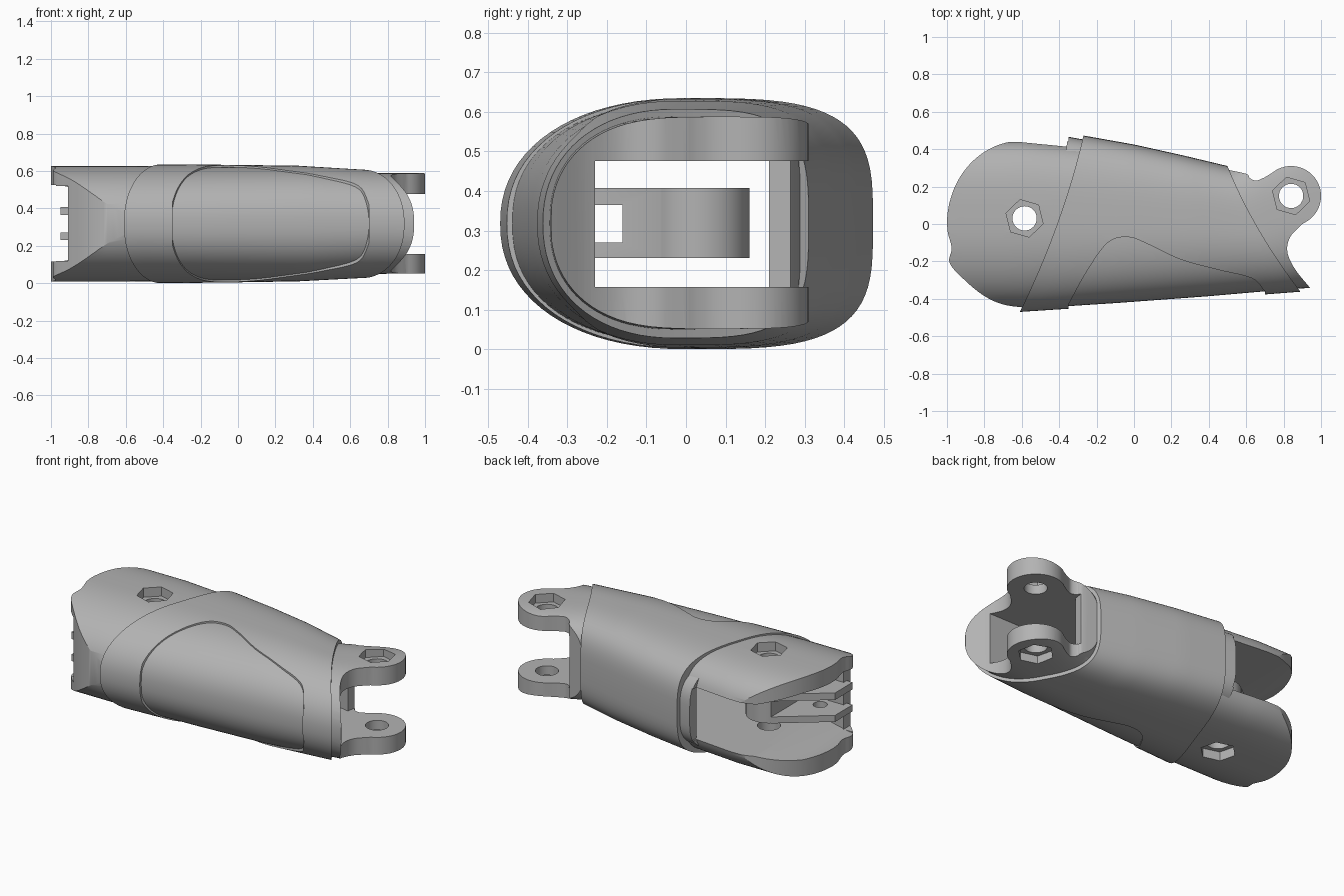
import bpy, bmesh, math
from mathutils import Matrix, Vector

if "Cube" in bpy.data.objects:
    bpy.data.objects.remove(bpy.data.objects["Cube"])

grey = bpy.data.materials.new("plain grey")
grey.use_nodes = True
GREY = (0.45, 0.45, 0.45, 1)
grey.diffuse_color = GREY
grey.node_tree.nodes["Principled BSDF"].inputs["Base Color"].default_value = GREY

PIN, TIP = (-0.585, 0.03), (0.84, 0.15)
RING = 80


def finish(name, bm):
    bmesh.ops.recalc_face_normals(bm, faces=bm.faces)
    me = bpy.data.meshes.new(name)
    bm.to_mesh(me)
    bm.free()
    me.materials.append(grey)
    ob = bpy.data.objects.new(name, me)
    bpy.context.scene.collection.objects.link(ob)
    return ob


def prism(name, pts, z0, z1):
    """Extrude a plan outline between two heights."""
    bm = bmesh.new()
    face = bm.faces.new([bm.verts.new((x, y, z0)) for x, y in pts])
    ext = bmesh.ops.extrude_face_region(bm, geom=[face])["geom"]
    bmesh.ops.translate(bm, vec=(0, 0, z1 - z0),
                        verts=[g for g in ext if isinstance(g, bmesh.types.BMVert)])
    return finish(name, bm)


def box(name, x0, x1, y0, y1, z0, z1):
    return prism(name, [(x0, y0), (x1, y0), (x1, y1), (x0, y1)], z0, z1)


def arc(centre, rx, ry, a0, a1, n):
    angles = [math.radians(a0 + (a1 - a0) * i / n) for i in range(n + 1)]
    return [(centre[0] + rx * math.cos(a), centre[1] + ry * math.sin(a)) for a in angles]


def disc(name, centre, r, n, z0, z1, turn=0):
    return prism(name, arc(centre, r, r, turn, turn + 360, n)[:-1], z0, z1)


def spline(pts, n=6):
    """Catmull-Rom curve through points."""
    p = [Vector(q) for q in pts]
    p = [2 * p[0] - p[1]] + p + [2 * p[-1] - p[-2]]
    out = []
    for a, b, c, d in zip(p, p[1:], p[2:], p[3:]):
        for i in range(n):
            t = i / n
            out.append((2 * b + (c - a) * t + (2 * a - 5 * b + 4 * c - d) * t * t
                        + (3 * b - a - 3 * c + d) * t ** 3) / 2)
    return [tuple(v) for v in out + [p[-2]]]


def tube(name, stations, front=2.2, n=6):
    """Loft slanted oval sections: front x, y, back x, y, low z, high z, bow."""
    bm = bmesh.new()
    rings = []
    rows = []
    for a, b in zip(stations, stations[1:]):
        rows += [[p + (q - p) * i / n for p, q in zip(a, b)] for i in range(n)]
    for fx, fy, bx, by, z0, z1, bow in rows + [stations[-1]]:
        ring = []
        for i in range(RING):
            t = 2 * math.pi * i / RING
            c, s = math.cos(t), math.sin(t)
            e = 2 / (3.5 if c > 0 else front)
            u = math.copysign(abs(c) ** e, c)
            v = math.copysign(abs(s) ** e, s)
            k = (u + 1) / 2
            ring.append(bm.verts.new((fx + (bx - fx) * k + bow * (1 - u * u),
                                      fy + (by - fy) * k,
                                      (z0 + z1) / 2 + v * (z1 - z0) / 2)))
        rings.append(ring)
    for a, b in zip(rings, rings[1:]):
        for i in range(RING):
            j = (i + 1) % RING
            bm.faces.new((a[i], a[j], b[j], b[i]))
    # Caps follow the bow in strips
    for r in (rings[0], rings[-1]):
        for i in range(RING // 2):
            quad = [r[i], r[i + 1], r[RING - i - 1], r[-i % RING]]
            bm.faces.new(list(dict.fromkeys(quad)))
    return finish(name, bm)


def combine(ob, other, mode="DIFFERENCE", keep=False):
    mod = ob.modifiers.new("cut", "BOOLEAN")
    mod.operation, mod.object, mod.solver = mode, other, "EXACT"
    bpy.context.view_layer.objects.active = ob
    bpy.ops.object.modifier_apply(modifier=mod.name)
    if not keep:
        bpy.data.objects.remove(other)


# Knuckle: rounded tube trimmed to a lobed plan, running in under the sleeve
knuckle = tube("knuckle", [(-1.2, -.45, -1.2, .45, .008, .627, 0),
                           (-.6, -.45, -.6, .45, .008, .627, 0),
                           (-.1, -.41, -.1, .4, .012, .623, 0)])
lobe = arc((-.6, 0), .4, .445, 90, 180, 24) + spline(
    [(-.995, -.05), (-.975, -.13), (-.985, -.21), (-.9, -.305), (-.8, -.385),
     (-.7, -.43), (-.58, -.448)])
lobe += [(-.42, -.43), (-.18, .2), (-.2, .405), (-.36, .425)]
combine(knuckle, prism("trim", lobe, -1, 2), "INTERSECT")
combine(knuckle, box("notch", -2, -.91, -1, -.225, .12, .52))

# Plates thin out toward the open end
flare = prism("flare", [(-2, .115), (-.95, .115), (-.74, .16), (-.74, .47),
                        (-.95, .525), (-2, .525)], -1, .23)
flare.data.transform(Matrix.Rotation(math.pi / 2, 4, "X"))
combine(knuckle, flare)

# Sleeve: slanted outer shell with a shallow grip recess
sleeve = tube("sleeve", [(-.61, -.47, -.27, .473, 0, .635, .03),
                         (-.1, -.437, 0, .425, .004, .633, .01),
                         (.4, -.4, .27, .365, .01, .628, -.01),
                         (.89, -.362, .5, .31, .028, .607, -.03)])
pad_edge = spline([(-.35, -.43), (-.25, -.25), (-.14, -.1), (-.03, -.07), (.08, -.11),
                   (.25, -.19), (.45, -.245), (.63, -.29), (.7, -.36)])
combine(sleeve, prism("pad_cut", [(-.36, -.8)] + pad_edge + [(.72, -.8)], -1, 2))

# Small lip of the sleeve at the back edge
lip = tube("sleeve_lip", [(-.56, -.43, -.355, .467, .06, .575, .03),
                          (-.4, -.42, -.15, .43, .06, .575, .02)])

# Core: grip surface in the recess, running on into the tip lugs
core = tube("core_and_lugs", [(-.55, -.452, -.24, .44, .014, .621, .03),
                              (-.1, -.423, 0, .4, .015, .622, .01),
                              (.4, -.386, .27, .345, .021, .617, -.01),
                              (.87, -.345, .5, .29, .05, .588, -.03),
                              (1.3, -.33, 1.1, .6, .052, .588, 0)], 2.3)
tip = [(-.7, -.7), (.94, -.7)] + spline(
    [(.94, -.34), (.86, -.24), (.82, -.15), (.835, -.07), (.9, .0)])
tip += arc(TIP, .16, .16, -62, 130, 28) + spline(
    [(.7, .25), (.655, .232), (.62, .245), (.6, .268), (.5, .29)]) + [(.3, .7), (-.7, .7)]
combine(core, prism("trim", tip, -1, 2), "INTERSECT")

# Slot running the whole length, open behind the knuckle and at the tip
slot = prism("slot", [(-1.3, -.23), (1.3, -.23), (1.3, .7), (.66, .7), (.6, .21),
                      (.2, .29), (-.35, .4), (-.36, .9), (-1.3, .9)], .157, .476)
for part in (knuckle, sleeve, lip, core):
    combine(part, slot, keep=True)
bpy.data.objects.remove(slot)

# Middle hub with a split arm slanting to the front wall
hub = disc("middle_hub", PIN, .13, 40, .23, .408)
arm = prism("arm", [(-.95, -.26), (-.58, -.26), (-.48, -.03), (-.55, .1), (-.67, .131),
                    (-.95, -.09)], .23, .408)
combine(hub, arm, "UNION")
combine(hub, box("slit", -2, -.67, -1, 1, .27, .365))
combine(hub, box("slit_end", -2, 0, -.23, -.16, .27, .365))
combine(hub, disc("cord_hole", (-.8, -.16), .04, 24, -1, 2))
combine(hub, disc("hole", PIN, .065, 32, -1, 2))

# Pin holes and hexagonal nut pockets on both faces
for part, spot, low, high in ((knuckle, PIN, .065, .57), (core, TIP, .1, .535)):
    combine(part, disc("hole", spot, .065, 32, -1, 2))
    combine(part, disc("pocket", spot, .103, 6, high, 2, 44))
    combine(part, disc("pocket", spot, .103, 6, -1, low, 44))

bpy.ops.object.select_all(action="DESELECT")
for part in (knuckle, sleeve, lip, core, hub):
    part.select_set(True)
bpy.context.view_layer.objects.active = knuckle
bpy.ops.object.shade_smooth_by_angle(angle=math.radians(28))
